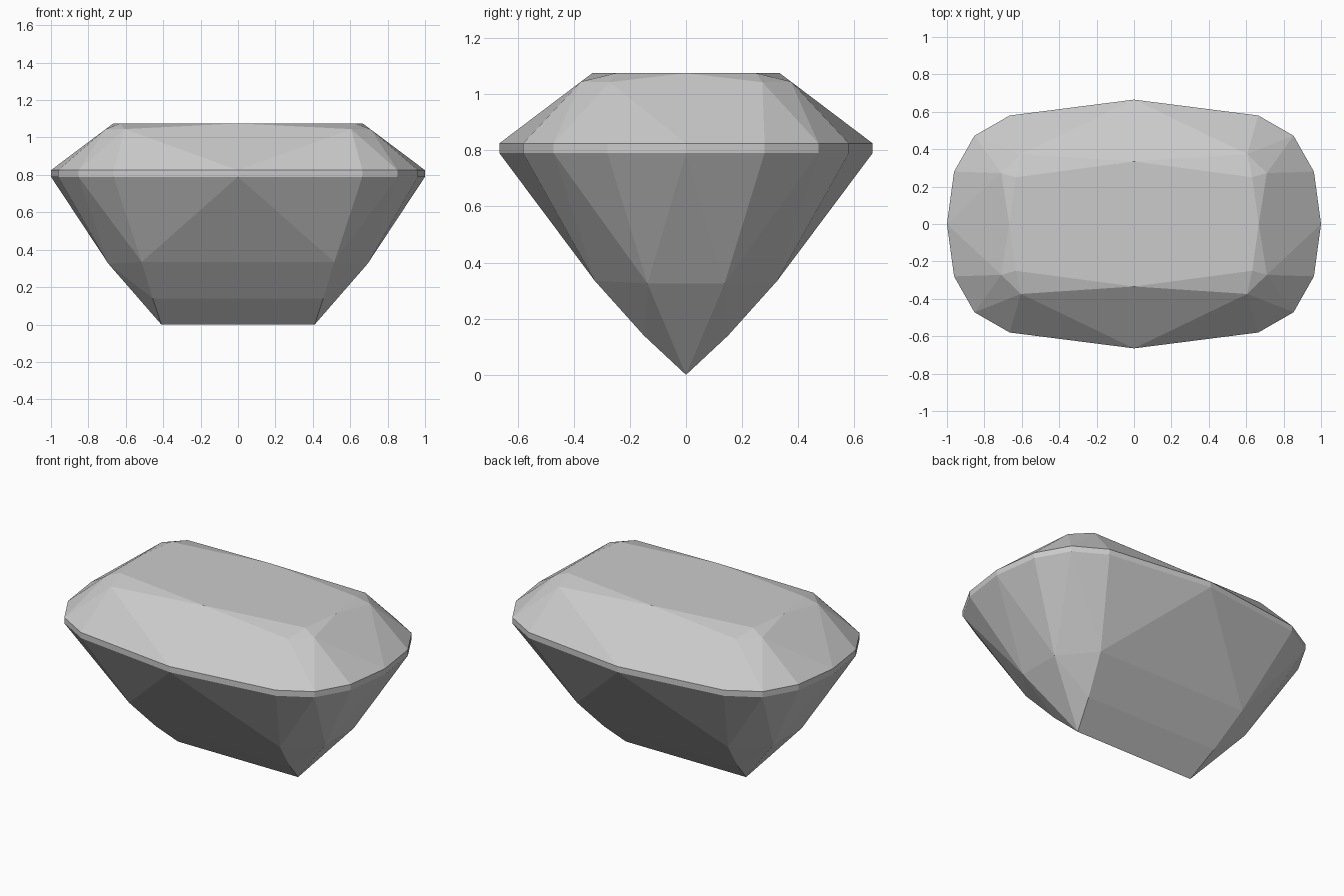
import bpy, bmesh, math

cube = bpy.data.objects.get("Cube")
if cube:
    bpy.data.objects.remove(cube, do_unlink=True)


def make_material(name, colour):
    mat = bpy.data.materials.new(name)
    mat.use_nodes = True
    mat.diffuse_color = colour
    mat.node_tree.nodes["Principled BSDF"].inputs["Base Color"].default_value = colour
    return mat


# Facet corners of one quarter of the stone
outline = [(1, 0), (0.962, 0.28), (0.853, 0.472), (0.665, 0.58), (0, 0.665)]
girdle = [(x, y, z) for x, y in outline for z in (0.79, 0.825)]
table = [(0.667, 0, 1.075), (0.632, 0.25, 1.075), (0, 0.334, 1.075)]
crown = [(0.71, 0.272, 1.043), (0.605, 0.374, 1.045)]
pavilion = [(0.693, 0.137, 0.325), (0.515, 0.325, 0.335), (0.456, 0.15, 0.14)]
keel = [(0.41, 0, 0)]

# Mirror the quarter both ways, then wrap the corners in flat facets
quarter = girdle + table + crown + pavilion + keel
corners = sorted({(x * sx, y * sy, z)
                  for x, y, z in quarter for sx in (-1, 1) for sy in (-1, 1)})
bm = bmesh.new()
for corner in corners:
    bm.verts.new(corner)
bmesh.ops.remove_doubles(bm, verts=bm.verts[:], dist=0.0001)
hull = bmesh.ops.convex_hull(bm, input=bm.verts[:])
loose = [v for v in bm.verts if not v.link_faces]
bmesh.ops.delete(bm, geom=loose, context="VERTS")
bmesh.ops.dissolve_limit(bm, angle_limit=math.radians(1),
                         verts=bm.verts[:], edges=bm.edges[:])
bmesh.ops.recalc_face_normals(bm, faces=bm.faces[:])

mesh = bpy.data.meshes.new("cut_gemstone")
bm.to_mesh(mesh)
bm.free()
mesh.materials.append(make_material("pale_grey", (0.6, 0.6, 0.6, 1)))
gem = bpy.data.objects.new("cut_gemstone", mesh)
bpy.context.collection.objects.link(gem)
